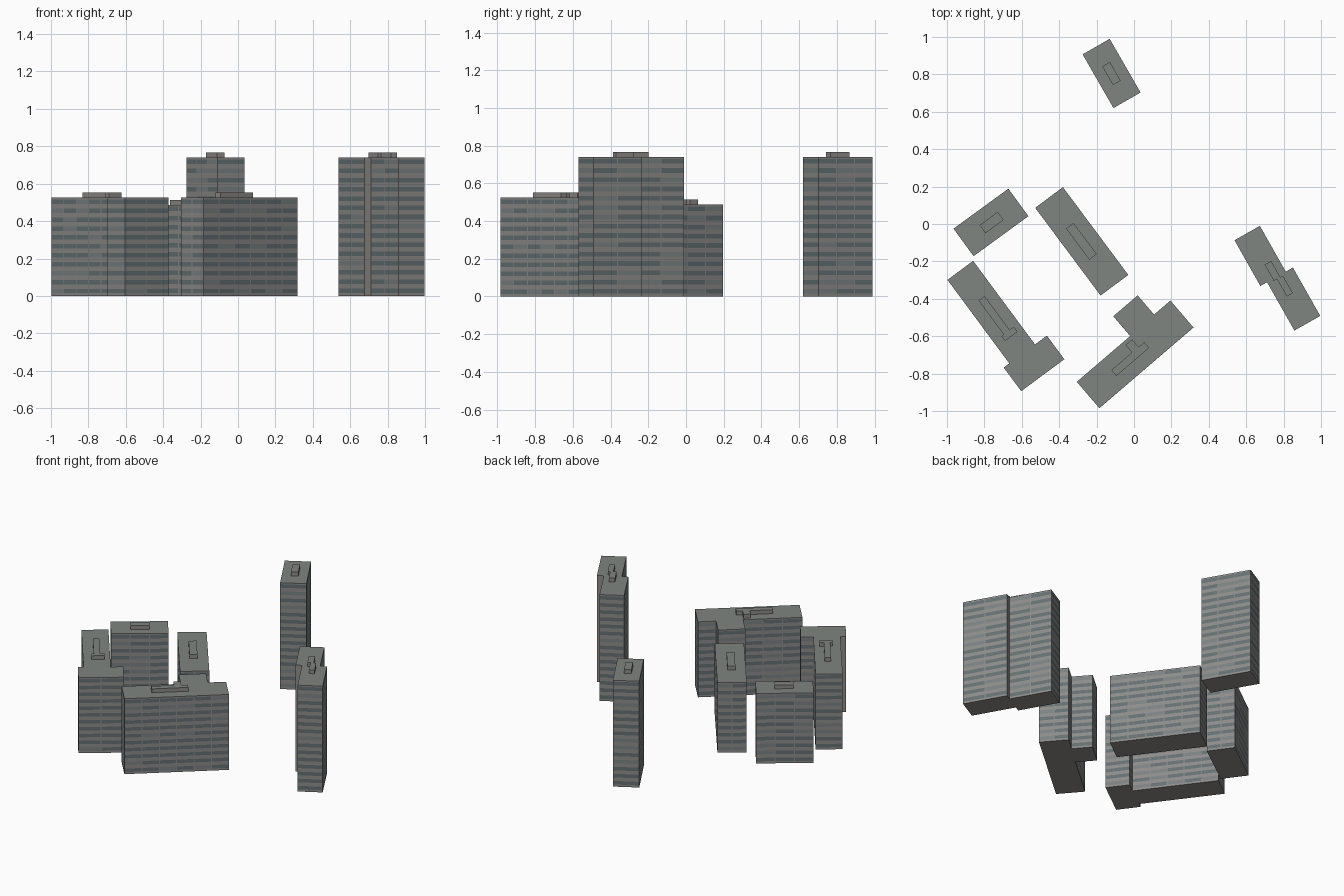
import bpy, bmesh, random
from math import cos, sin, radians
from mathutils import Vector

if "Cube" in bpy.data.objects:
    bpy.data.objects.remove(bpy.data.objects["Cube"])

random.seed(4)


def material(name, *rgb):
    m = bpy.data.materials.new(name)
    m.diffuse_color = (*rgb, 1)
    m.use_nodes = True
    m.node_tree.nodes["Principled BSDF"].inputs["Base Color"].default_value = m.diffuse_color
    return m


WALLS = [material("concrete", .27, .26, .245), material("window_glass", .12, .165, .175),
         material("pale_glass", .19, .225, .23), material("roof_grey", .21, .235, .22)]
WALL, GLASS, PALE, ROOF = range(4)


def stepped_plan(origin, angle, start, spans):
    """Outline of slabs in a row along one axis; each span is (length, right edge, left edge)."""
    along = Vector((cos(radians(angle)), sin(radians(angle))))
    across = Vector((-along.y, along.x))
    right, left, u = [], [], start
    for length, lo, hi in spans:
        for end in (u, u + length):
            for side, v in ((right, lo), (left, hi)):
                p = Vector(origin) + along * end + across * v
                if not side or (p - side[-1]).length > 1e-4:
                    side.append(p)
        # drop the midpoint where an edge runs straight on
        u += length
    outline = right + left[::-1]
    n = len(outline)
    turns = [(outline[i] - outline[i - 1]).normalized().cross(
        (outline[(i + 1) % n] - outline[i]).normalized()) for i in range(n)]
    return [p for p, t in zip(outline, turns) if abs(t) > 1e-3]


def split_into_bays(outline, bay=.12, pier=.003):
    """Perimeter points with a thin pier each side of every glazed bay."""
    points = []
    for a, b in zip(outline, outline[1:] + outline[:1]):
        length = (b - a).length
        bays = round(length / bay) if length > .06 else 0
        if not bays:
            points.append((a, False))
        for i in range(bays):
            step = (b - a) / bays
            edge = pier / step.length
            points += [(a + step * (i + t), t == edge) for t in (0, edge, 1 - edge)]
    return points


def block(name, points, levels):
    """Closed prism; glazed bays get a flush window band on every odd row."""
    bm = bmesh.new()
    rings = [[bm.verts.new((p.x, p.y, z)) for p, _ in points] for z in levels]
    for r, (low, high) in enumerate(zip(rings, rings[1:])):
        for i, (_, glazed) in enumerate(points):
            j = (i + 1) % len(points)
            face = bm.faces.new((low[i], low[j], high[j], high[i]))
            if glazed and r % 2:
                face.material_index = PALE if random.random() < .2 else GLASS
    bm.faces.new(rings[-1]).material_index = ROOF
    bm.faces.new(rings[0])
    bmesh.ops.recalc_face_normals(bm, faces=bm.faces)
    mesh = bpy.data.meshes.new(name)
    bm.to_mesh(mesh)
    bm.free()
    for m in WALLS:
        mesh.materials.append(m)
    bpy.context.collection.objects.link(bpy.data.objects.new(name, mesh))


def building(name, height, origin, angle, spans, house_start, house_spans):
    """Glazed slab with a plant room on its roof, both laid out along the same axis."""
    floors = round(height / .0485)
    storey = height / floors
    bands = [storey * (f + t) for f in range(floors) for t in (.3, .8)]
    plan = stepped_plan(origin, angle, 0, spans)
    block(name, split_into_bays(plan), [0, *bands, height])
    house = stepped_plan(origin, angle, house_start, house_spans)
    block(name + "_plant_room", [(p, False) for p in house], [height, height + .027])


TALL, MID, LOW = .74, .525, .487

# Plain rectangular blocks
building("back_tower", TALL, (-.13, .99), -60.1,
         [(.331, -.167, 0)], .108, [(.115, -.108, -.061)])
building("left_block", LOW, (-.965, -.025), 36.1,
         [(.363, -.182, 0)], .124, [(.12, -.12, -.067)])
building("middle_slab", LOW, (-.38, .197), -53.3,
         [(.585, -.185, 0)], .188, [(.207, -.119, -.069)])

# Tower of two staggered halves
building("right_tower", TALL, (.673, -.01), -60.5,
         [(.281, -.156, 0), (.297, -.115, .044)],
         .193, [(.1, -.08, -.04), (.107, -.06, -.024)])

# Slab with a cross wing at its front end
building("front_left_slab", MID, (-.86, -.197), -53.5,
         [(.556, -.171, 0), (.157, -.208, .079)],
         .188, [(.225, -.103, -.063), (.033, -.118, -.035)])

# Slab with a wing on its rear side
building("front_right_slab", MID, (-.185, -.985), 40.6,
         [(.376, 0, .186), (.172, 0, .325), (.115, 0, .19)],
         .181, [(.145, .072, .113), (.046, .072, .165), (.04, .072, .112)])
